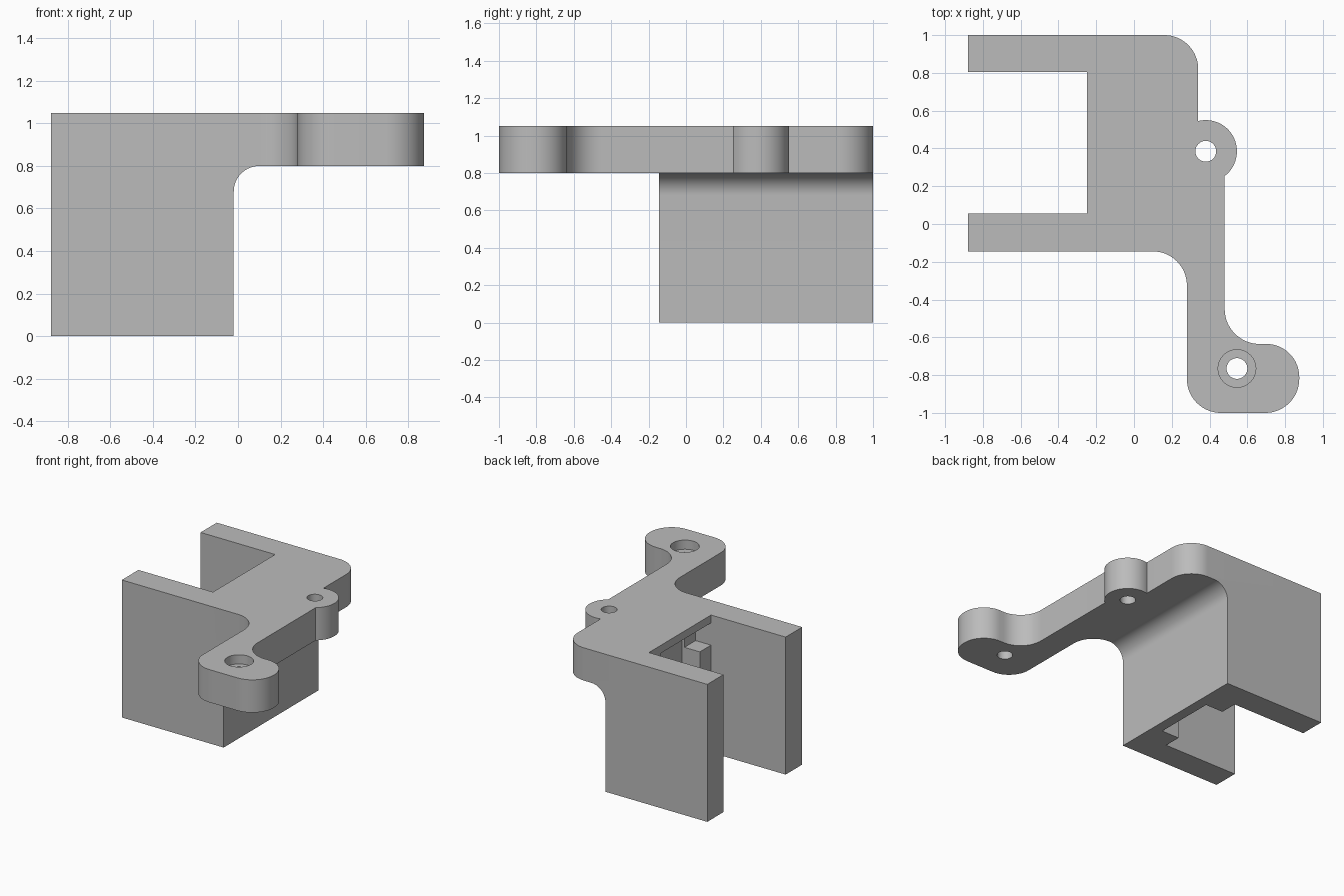
import bpy, bmesh, math
from mathutils import Vector

if "Cube" in bpy.data.objects:
    bpy.data.objects.remove(bpy.data.objects["Cube"], do_unlink=True)

TOP, PLATE_Z = 1.05, 0.80

grey = bpy.data.materials.new("plain grey")
grey.use_nodes = True
grey.diffuse_color = (0.5, 0.5, 0.5, 1)
grey.node_tree.nodes["Principled BSDF"].inputs["Base Color"].default_value = (0.5, 0.5, 0.5, 1)


def arc(cx, cy, r, start, end, steps=16):
    angles = [math.radians(start + (end - start) * i / steps) for i in range(steps + 1)]
    return [(cx + r * math.cos(a), cy + r * math.sin(a)) for a in angles]


def prism(name, points, low, high, axis="z"):
    """Extrude an outline along z (points are x, y) or y (points are x, z)."""
    place = (lambda u, v: (u, v, low)) if axis == "z" else (lambda u, v: (u, low, v))
    bm = bmesh.new()
    face = bm.faces.new([bm.verts.new(place(u, v)) for u, v in points])
    grown = bmesh.ops.extrude_face_region(bm, geom=[face])["geom"]
    step = Vector((0, 0, high - low)) if axis == "z" else Vector((0, high - low, 0))
    bmesh.ops.translate(bm, verts=[g for g in grown if isinstance(g, bmesh.types.BMVert)], vec=step)
    bmesh.ops.recalc_face_normals(bm, faces=bm.faces)
    mesh = bpy.data.meshes.new(name)
    bm.to_mesh(mesh)
    bm.free()
    mesh.materials.append(grey)
    obj = bpy.data.objects.new(name, mesh)
    bpy.context.collection.objects.link(obj)
    return obj


def box(name, x0, x1, y0, y1, z0, z1):
    return prism(name, [(x0, y0), (x1, y0), (x1, y1), (x0, y1)], z0, z1)


def combine(target, tool, operation):
    mod = target.modifiers.new(tool.name, "BOOLEAN")
    mod.operation, mod.solver, mod.object = operation, "EXACT", tool
    bpy.context.view_layer.objects.active = target
    bpy.ops.object.modifier_apply(modifier=mod.name)
    bpy.data.objects.remove(tool, do_unlink=True)


# Top plate with rounded corners, a side boss and an offset foot
outline = [(-0.88, 1.0)]
outline += arc(0.16, 0.82, 0.18, 90, 0)
outline += arc(0.38, 0.385, 0.165, 104, -53, 28)
outline += arc(0.665, -0.45, 0.185, 180, 270)
outline += arc(0.70, -0.81, 0.175, 90, 0)
outline += arc(0.695, -0.82, 0.18, 0, -90)
outline += arc(0.46, -0.82, 0.18, 270, 180)
outline += arc(0.10, -0.325, 0.18, 0, 90)
outline += [(-0.88, -0.145)]
bracket = prism("mounting_bracket", outline, PLATE_Z, TOP)

# Lower block, flaring into the plate
profile = [(-0.88, 0), (-0.02, 0)] + arc(0.10, 0.68, 0.12, 180, 90) + [(-0.88, PLATE_Z)]
combine(bracket, prism("lower_block", profile, -0.145, 1.0, "y"), "UNION")

# Open slot between the arms, with a stepped pocket in its end wall
combine(bracket, box("slot_cutter", -1, -0.25, 0.055, 0.805, -0.1, 1.2), "DIFFERENCE")
combine(bracket, box("pocket_cutter", -0.3, -0.10, 0.19, 0.67, -0.1, 0.9), "DIFFERENCE")
combine(bracket, box("recess_cutter", -0.3, -0.12, 0.055, 0.66, 0.82, 0.99), "DIFFERENCE")

# Screw holes, the foot one counterbored
for name, x, y, r, bottom in (("boss_hole", 0.38, 0.385, 0.055, 0.7),
                              ("foot_hole", 0.545, -0.765, 0.055, 0.7),
                              ("foot_counterbore", 0.545, -0.765, 0.10, 0.98)):
    combine(bracket, prism(name, arc(x, y, r, 0, 360, 32)[:-1], bottom, 1.2), "DIFFERENCE")

bpy.ops.object.select_all(action="DESELECT")
bracket.select_set(True)
bpy.context.view_layer.objects.active = bracket
bpy.ops.object.shade_smooth_by_angle(angle=math.radians(30))
